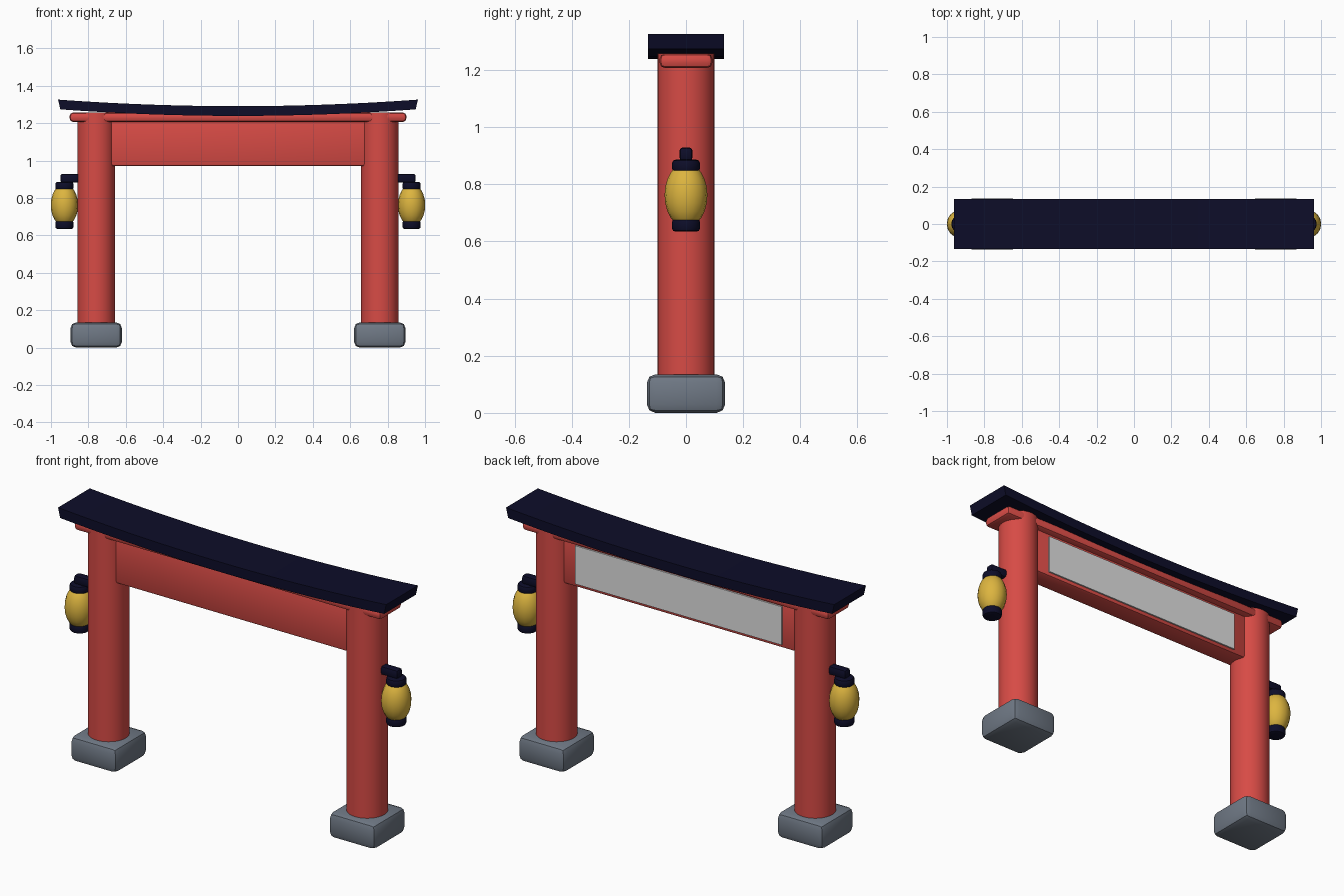
import bpy, bmesh, math

cube = bpy.data.objects.get("Cube")
if cube:
    bpy.data.objects.remove(cube, do_unlink=True)


def material(name, rgb):
    m = bpy.data.materials.new(name)
    m.use_nodes = True
    m.diffuse_color = (*rgb, 1)
    m.node_tree.nodes["Principled BSDF"].inputs["Base Color"].default_value = (*rgb, 1)
    return m


red = material("vermilion paint", (0.68, 0.07, 0.06))
navy = material("dark navy", (0.004, 0.004, 0.022))
stone = material("slate stone", (0.16, 0.19, 0.235))
gold = material("gold paper", (0.72, 0.46, 0.05))
grey = material("light grey", (0.75, 0.75, 0.75))


def finish(obj, name, mat, bevel=0, segments=2, angle=35):
    obj.name = name
    obj.data.materials.append(mat)
    bpy.context.view_layer.objects.active = obj
    if bevel:
        mod = obj.modifiers.new("Bevel", "BEVEL")
        mod.width, mod.segments = bevel, segments
        bpy.ops.object.modifier_apply(modifier=mod.name)
    bpy.ops.object.shade_smooth_by_angle(angle=math.radians(angle))
    return obj


def box(name, mat, x, y, z, bevel=0, segments=2):
    """Box given by (low, high) pairs on each axis."""
    bpy.ops.mesh.primitive_cube_add(size=1, location=[sum(p) / 2 for p in (x, y, z)])
    obj = bpy.context.object
    obj.scale = [p[1] - p[0] for p in (x, y, z)]
    bpy.ops.object.transform_apply(location=False, rotation=False, scale=True)
    return finish(obj, name, mat, bevel, segments)


def cylinder(name, mat, x, radius, z, sides, bevel=0):
    bpy.ops.mesh.primitive_cylinder_add(vertices=sides, radius=radius, depth=z[1] - z[0],
                                        location=(x, 0, sum(z) / 2))
    obj = bpy.context.object
    if bevel:
        mod = obj.modifiers.new("Rim", "BEVEL")
        mod.width, mod.segments, mod.limit_method = bevel, 2, "ANGLE"
        mod.angle_limit = math.radians(50)
        bpy.ops.object.modifier_apply(modifier=mod.name)
    return finish(obj, name, mat)


# Posts, footings and hanging lanterns on both sides
for side, s in (("left", 1), ("right", -1)):
    px, lx = s * 0.758, s * 0.928
    box(side + "_footing", stone, (px - 0.137, px + 0.137), (-0.137, 0.137), (0, 0.135), 0.03)
    cylinder(side + "_post", red, px, 0.1, (0.1, 1.258), 32)

    bpy.ops.mesh.primitive_uv_sphere_add(segments=16, ring_count=12, radius=1, location=(lx, 0, 0.762))
    bpy.context.object.scale = (0.073, 0.075, 0.113)
    bpy.ops.object.transform_apply(location=False, rotation=False, scale=True)
    finish(bpy.context.object, side + "_lantern", gold)
    cylinder(side + "_lantern_top_cap", navy, lx, 0.049, (0.843, 0.886), 16, 0.012)
    cylinder(side + "_lantern_bottom_cap", navy, lx, 0.049, (0.634, 0.68), 16, 0.012)
    box(side + "_lantern_bracket", navy, sorted((s * 0.8, s * 0.95)), (-0.023, 0.023),
        (0.882, 0.929), 0.012)

# Crossbeam, upper rail and back panel
box("crossbeam", red, (-0.74, 0.74), (-0.056, 0.056), (0.97, 1.225), 0.012)
box("upper_rail", red, (-0.9, 0.9), (-0.092, 0.092), (1.207, 1.257), 0.018)
box("back_panel", grey, (-0.605, 0.605), (0.05, 0.064), (0.99, 1.193))

# Curved roof: rising ends, slanted end faces
bm = bmesh.new()
steps, previous, rings = 24, None, []
for i in range(steps + 1):
    t = 2 * i / steps - 1
    lift = 0.035 * t * t
    rings.append([bm.verts.new((t * reach, y, z + lift)) for reach, y, z in (
        (0.95, -0.133, 1.239), (0.95, 0.133, 1.239), (0.962, 0.133, 1.291), (0.962, -0.133, 1.291))])
for a, b in zip(rings, rings[1:]):
    for k in range(4):
        bm.faces.new((a[k], a[(k + 1) % 4], b[(k + 1) % 4], b[k]))
bm.faces.new(rings[0])
bm.faces.new(rings[-1])
bmesh.ops.recalc_face_normals(bm, faces=bm.faces)
mesh = bpy.data.meshes.new("roof")
bm.to_mesh(mesh)
bm.free()
roof = bpy.data.objects.new("roof", mesh)
bpy.context.collection.objects.link(roof)
bpy.ops.object.select_all(action="DESELECT")
roof.select_set(True)
finish(roof, "roof", navy)
